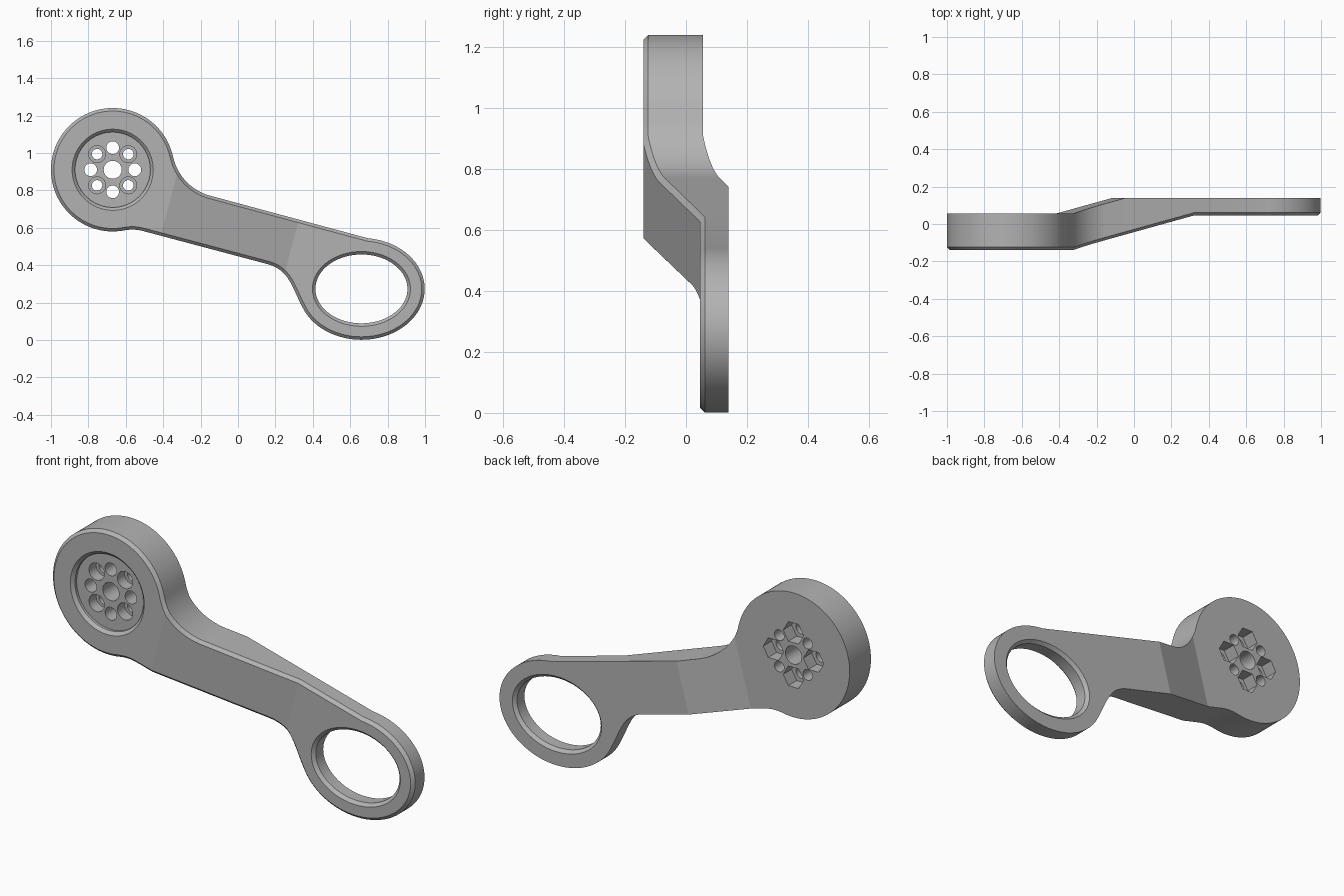
import bpy, bmesh, math
from mathutils import Vector

cube = bpy.data.objects.get("Cube")
if cube:
    bpy.data.objects.remove(cube, do_unlink=True)

TILT = math.radians(15)              # slope of the arm, and of its two bends
ALONG = Vector((math.cos(TILT), 0, -math.sin(TILT)))
CHAMFER = 0.016
HUB = (-0.67, 0.91)
RING = (0.66, 0.273)
FRONT, BACK = -0.14, 0.055           # hub faces
RING_FRONT, RING_BACK = 0.046, 0.14  # ring faces

# One satin grey
grey = bpy.data.materials.new("satin grey")
grey.use_nodes = True
grey.diffuse_color = (0.45, 0.45, 0.45, 1)
grey.node_tree.nodes["Principled BSDF"].inputs["Base Color"].default_value = grey.diffuse_color


def arc(cx, cz, rx, rz, a0, a1, n):
    angles = [math.radians(a0 + (a1 - a0) * i / n) for i in range(n + 1)]
    return [Vector((cx + rx * math.cos(a), cz + rz * math.sin(a))) for a in angles]


def bezier(a, b, c, d, n):
    return [a * (1 - t) ** 3 + b * 3 * t * (1 - t) ** 2 + c * 3 * t * t * (1 - t) + d * t ** 3
            for t in (i / n for i in range(1, n))]


def inset(points, dist):
    result = []
    for i, p in enumerate(points):
        d0 = (p - points[i - 1]).normalized()
        d1 = (points[(i + 1) % len(points)] - p).normalized()
        n = Vector((-d0.y - d1.y, d0.x + d1.x)).normalized()
        result.append(p + n * dist / n.dot(Vector((-d1.y, d1.x))))
    return result


def ramp(u, u0, u1, y0, y1):
    t = min(max((u - u0) / (u1 - u0), 0), 1)
    return y0 + (y1 - y0) * t


def make_object(name, bm):
    bmesh.ops.recalc_face_normals(bm, faces=bm.faces)
    mesh = bpy.data.meshes.new(name)
    bm.to_mesh(mesh)
    bm.free()
    mesh.materials.append(grey)
    obj = bpy.data.objects.new(name, mesh)
    bpy.context.collection.objects.link(obj)
    return obj


def skin(bm, loops):
    """Join equal loops of vertices and cap both ends."""
    for a, b in zip(loops, loops[1:]):
        for i in range(len(a)):
            j = (i + 1) % len(a)
            bm.faces.new((a[i], a[j], b[j], b[i]))
    bm.faces.new(loops[0])
    bm.faces.new(loops[-1])


# Outline: ring, upper fillet, hub, lower fillet, sweep back to the ring
ring_part = arc(*RING, 0.338, 0.272, 202, 444, 72)
outline = ring_part + arc(-0.078, 1.037, 0.275, 0.275, -105, -168, 18)
outline += arc(*HUB, 0.33, 0.33, 12, 281.3, 72)[1:]
outline += arc(-0.564, 0.378, 0.212, 0.212, 101.3, 75, 8)[1:]
line_end = Vector((0.16, 0.405))
handle_a = line_end + 0.12 * Vector((ALONG.x, ALONG.z))
handle_b = ring_part[0] - 0.12 * (ring_part[1] - ring_part[0]).normalized()
outline += [line_end] + bezier(line_end, handle_a, handle_b, ring_part[0], 14)

# Arm body: layered prism, split at the bends, then pushed to its real depth
bm = bmesh.new()
layers = [inset(outline, CHAMFER), outline, outline]
skin(bm, [[bm.verts.new((p.x, k, p.y)) for p in pts] for k, pts in enumerate(layers)])
FRONT_BENDS, BACK_BENDS = (-0.544, 0.148), (-0.55, -0.233)
for u in FRONT_BENDS + BACK_BENDS:
    bmesh.ops.bisect_plane(bm, geom=bm.verts[:] + bm.edges[:] + bm.faces[:],
                           dist=1e-5, plane_co=ALONG * u, plane_no=ALONG)
for v in bm.verts:
    u = v.co.dot(ALONG)
    front = ramp(u, *FRONT_BENDS, FRONT, RING_FRONT)
    back = ramp(u, *BACK_BENDS, BACK, RING_BACK)
    k = v.co.y
    rim = front + CHAMFER
    v.co.y = front + CHAMFER * k if k <= 1 else rim + (back - rim) * (k - 1)
arm = make_object("link_arm", bm)


def cut(center, profile, sides=48, rx=0, rz=0):
    """Cut a stepped hole; profile is (radius, depth) pairs along y."""
    bm = bmesh.new()
    loops = []
    for r, y in profile:
        pts = arc(*center, rx + r, rz + r, 0, 360, sides)[:-1]
        loops.append([bm.verts.new((p.x, y, p.y)) for p in pts])
    skin(bm, loops)
    cutter = make_object("hole_cutter", bm)
    cutter.hide_render = True
    mod = arm.modifiers.new("hole", "BOOLEAN")
    mod.operation = "DIFFERENCE"
    mod.solver = "EXACT"
    mod.object = cutter
    bpy.context.view_layer.objects.active = arm
    bpy.ops.object.modifier_apply(modifier=mod.name)
    bpy.data.objects.remove(cutter, do_unlink=True)


OUT = 0.02  # overshoot past a face
# Ring opening, chamfered on both faces
cut(RING, [(CHAMFER + OUT, RING_FRONT - OUT), (0, RING_FRONT + CHAMFER),
           (0, RING_BACK - CHAMFER), (CHAMFER + OUT, RING_BACK + OUT)], 96, 0.246, 0.184)

# Hub recess with a chamfered lip
FLOOR = FRONT + 0.03
cut(HUB, [(0.217 + OUT, FRONT - OUT), (0.217 - CHAMFER, FRONT + CHAMFER),
          (0.217 - CHAMFER, FLOOR)], 80)

# Centre bore
cut(HUB, [(0.048, FRONT - OUT), (0.048, BACK + OUT)])

# Bolt circle: plain holes with hexagonal nut pockets behind, between counterbored holes
for i in range(8):
    a = math.radians(45 * i)
    spot = (HUB[0] + 0.118 * math.cos(a), HUB[1] + 0.118 * math.sin(a))
    if i % 2:
        cut(spot, [(0.045, FRONT - OUT), (0.045, FLOOR + 0.06),
                   (0.028, FLOOR + 0.06), (0.028, BACK + OUT)])
    else:
        cut(spot, [(0.034, FRONT - OUT), (0.034, BACK + OUT)])
        cut(spot, [(0.06, BACK - 0.07), (0.06, BACK + OUT)], 6)

# Smooth walls, crisp bends and rims
bpy.ops.object.select_all(action="DESELECT")
arm.select_set(True)
bpy.context.view_layer.objects.active = arm
bpy.ops.object.shade_smooth_by_angle(angle=math.radians(11))
